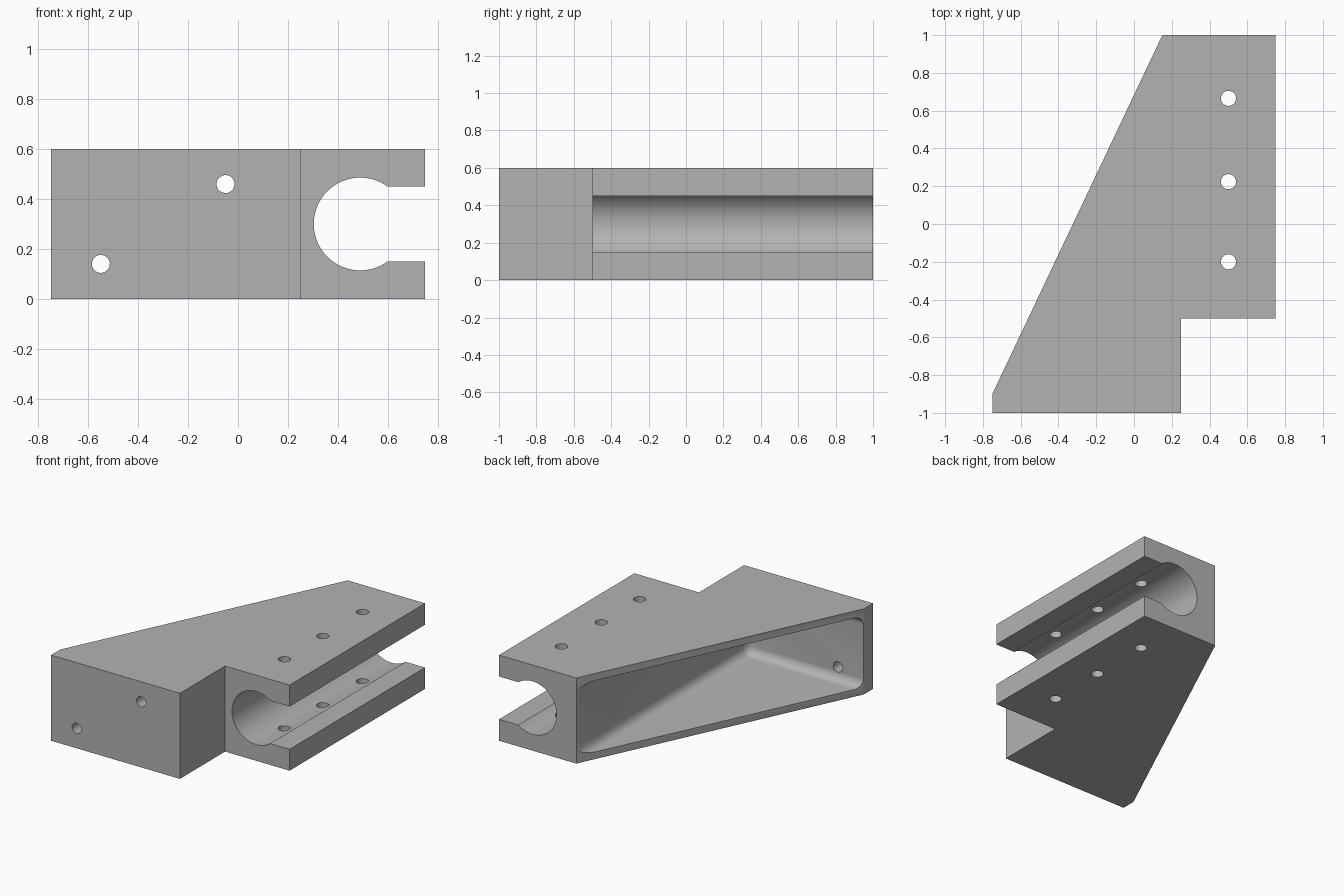
import bpy
import bmesh
from mathutils import Matrix

cube = bpy.data.objects.get("Cube")
if cube:
    bpy.data.objects.remove(cube, do_unlink=True)

# Single flat grey finish
grey = bpy.data.materials.new("plain_grey")
grey.use_nodes = True
colour = (0.45, 0.45, 0.45, 1)
grey.diffuse_color = colour
grey.node_tree.nodes["Principled BSDF"].inputs["Base Color"].default_value = colour


def make_object(name, bm):
    bmesh.ops.recalc_face_normals(bm, faces=bm.faces)
    mesh = bpy.data.meshes.new(name)
    bm.to_mesh(mesh)
    bm.free()
    mesh.materials.append(grey)
    obj = bpy.data.objects.new(name, mesh)
    bpy.context.collection.objects.link(obj)
    return obj


def box(name, low, high, radius=0):
    bm = bmesh.new()
    bmesh.ops.create_cube(bm, size=1)
    for v in bm.verts:
        v.co = [(a + b) / 2 + c * (b - a) for a, b, c in zip(low, high, v.co)]
    if radius:
        bmesh.ops.bevel(bm, geom=bm.edges[:], offset=radius, segments=8,
                        profile=0.5, affect='EDGES')
    return make_object(name, bm)


def cylinder(name, centre, radius, length, axis, sides):
    bm = bmesh.new()
    turn = Matrix.Rotation(1.5707963, 4, 'X') if axis == 'Y' else Matrix()
    bmesh.ops.create_cone(bm, cap_ends=True, segments=sides, radius1=radius,
                          radius2=radius, depth=length,
                          matrix=Matrix.Translation(centre) @ turn)
    return make_object(name, bm)


# Bracket body: stepped outline with a slanted back, extruded upward
outline = [(-0.75, -1), (0.25, -1), (0.25, -0.5), (0.75, -0.5),
           (0.75, 1), (0.15, 1), (-0.75, -0.9)]
bm = bmesh.new()
base = bm.faces.new([bm.verts.new((x, y, 0)) for x, y in outline])
top = bmesh.ops.extrude_face_region(bm, geom=[base])["geom"]
bmesh.ops.translate(bm, vec=(0, 0, 0.6),
                    verts=[g for g in top if isinstance(g, bmesh.types.BMVert)])
body = make_object("bracket_body", bm)

# Round channel with an open side, and the rounded pocket behind the slanted face
cutters = [
    cylinder("channel_cutter", (0.49, 0.3, 0.3), 0.186, 3, 'Y', 96),
    box("channel_mouth_cutter", (0.5, -1.2, 0.15), (1, 1.8, 0.45)),
    box("pocket_cutter", (-1.6, -0.896, 0.05), (0.147, 1.8, 0.55), 0.06),
]

# Bolt holes through both lips of the channel
for y in (0.665, 0.224, -0.2):
    cutters.append(cylinder("lip_hole_cutter", (0.5, y, 0.3), 0.04, 1, 'Z', 32))

# Bolt holes through the front wall
for x, z in ((-0.55, 0.14), (-0.05, 0.46)):
    cutters.append(cylinder("front_hole_cutter", (x, -0.95, z), 0.036, 0.3, 'Y', 32))

bpy.context.view_layer.objects.active = body
body.select_set(True)
for cutter in cutters:
    cut = body.modifiers.new(cutter.name, 'BOOLEAN')
    cut.operation = 'DIFFERENCE'
    cut.solver = 'EXACT'
    cut.object = cutter
    bpy.ops.object.modifier_apply(modifier=cut.name)
    bpy.data.objects.remove(cutter, do_unlink=True)

bpy.ops.object.shade_smooth_by_angle(angle=0.5)
